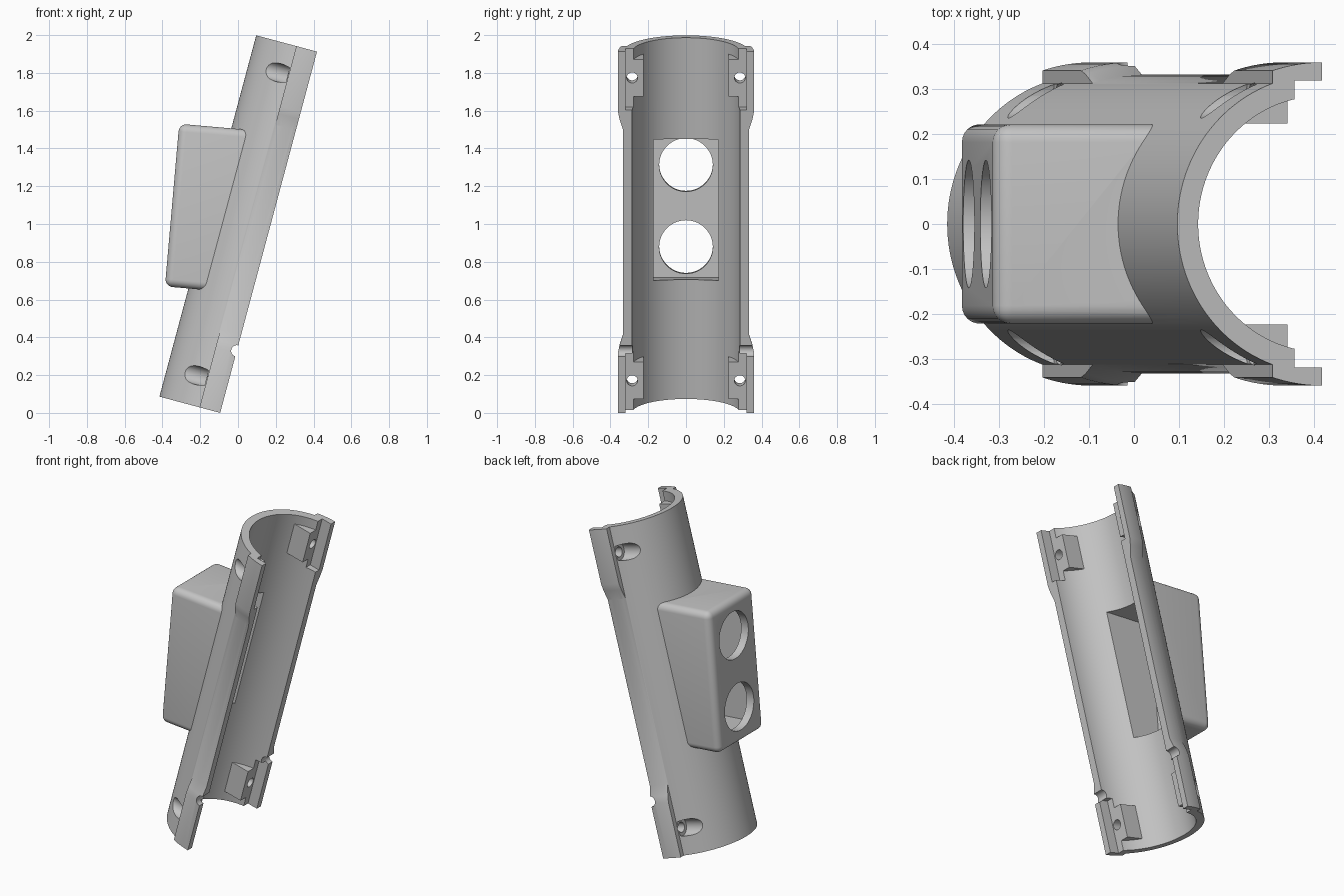
import bpy, bmesh, math
from mathutils import Matrix, Vector

if "Cube" in bpy.data.objects:
    bpy.data.objects.remove(bpy.data.objects["Cube"])

# Main sizes; everything is built upright, then tilted at the end
R, BORE, LIP, LENGTH = 0.333, 0.285, 0.36, 1.98
TILT = math.radians(15)
PLACE = Matrix.Translation((-0.416, 0, R * math.sin(TILT))) @ Matrix.Rotation(TILT, 4, 'Y')
HOUSING = PLACE.inverted() @ Matrix.Translation((-0.349, 0, 1.10)) @ Matrix.Rotation(math.radians(5), 4, 'Y')

plastic = bpy.data.materials.new("grey plastic")
plastic.use_nodes = True
GREY = (0.55, 0.55, 0.55, 1)
plastic.diffuse_color = GREY
plastic.node_tree.nodes["Principled BSDF"].inputs["Base Color"].default_value = GREY


def finish(bm, name):
    bmesh.ops.recalc_face_normals(bm, faces=bm.faces)
    mesh = bpy.data.meshes.new(name)
    bm.to_mesh(mesh)
    bm.free()
    mesh.materials.append(plastic)
    obj = bpy.data.objects.new(name, mesh)
    bpy.context.collection.objects.link(obj)
    return obj


def box(name, low, high, frame=Matrix(), bevel=0):
    low, high = Vector(low), Vector(high)
    bm = bmesh.new()
    bmesh.ops.create_cube(bm, size=1)
    for v in bm.verts:
        v.co = (low + high) / 2 + v.co * (high - low)
    if bevel:
        bmesh.ops.bevel(bm, geom=bm.edges[:], offset=bevel, segments=6, profile=0.5, affect='EDGES')
    bm.transform(frame)
    return finish(bm, name)


def lathe(name, rings, frame=Matrix(), segments=48):
    """Closed turned solid from (height, radius) rings."""
    bm = bmesh.new()
    loops = []
    for z, r in rings:
        angles = [math.tau * i / segments for i in range(segments)]
        loops.append([bm.verts.new((r * math.cos(a), r * math.sin(a), z)) for a in angles])
    for low, high in zip(loops, loops[1:]):
        for i in range(segments):
            j = (i + 1) % segments
            bm.faces.new((low[i], low[j], high[j], high[i]))
    bm.faces.new(loops[0][::-1])
    bm.faces.new(loops[-1])
    bm.transform(frame)
    return finish(bm, name)


def volume(mesh):
    bm = bmesh.new()
    bm.from_mesh(mesh)
    result = bm.calc_volume(signed=True)
    bm.free()
    return result


def combine(target, tool, operation='DIFFERENCE'):
    """Boolean that accepts the first solver giving a sensible volume."""
    a, b = volume(target.data), volume(tool.data)
    low, high = {'DIFFERENCE': (max(a - b, 0.05 * a), a),
                 'UNION': (max(a, b), a + b),
                 'INTERSECT': (0.01 * a, min(a, b))}[operation]
    mod = target.modifiers.new("combine", 'BOOLEAN')
    mod.operation, mod.object = operation, tool
    for solver in ('MANIFOLD', 'EXACT', 'FLOAT'):
        mod.solver = solver
        bpy.context.view_layer.update()
        graph = bpy.context.evaluated_depsgraph_get()
        mesh = bpy.data.meshes.new_from_object(target.evaluated_get(graph))
        if low - 1e-5 <= volume(mesh) <= high + 1e-5 and len(mesh.polygons) != len(target.data.polygons):
            target.data = mesh
            break
    target.modifiers.remove(mod)
    bpy.data.objects.remove(tool)


def span(end, a, b):
    """Distances a..b measured from the bottom (0) or top (1) end."""
    return (a, b) if end == 0 else (LENGTH - b, LENGTH - a)


AXIS = Matrix.Translation((R, 0, 0))

# Tube shell
shell = lathe("tube_shell", [(-0.1, R), (LENGTH + 0.1, R)], AXIS, 128)

# Thickened side flanges that taper into the tube
for end in (0, 1):
    rings = [(-0.15, LIP), (0.33, LIP), (0.37, 0.352), (0.44, 0.33), (0.47, 0.32)]
    flange = lathe("flange", [(z if end == 0 else LENGTH - z, r) for z, r in rings], AXIS, 128)
    combine(flange, box("limit", (0.22, -1, -1), (0.8, 1, 3)), 'INTERSECT')
    combine(shell, flange, 'UNION')

# Rounded housing on the back
combine(shell, box("housing", (0, -0.222, -0.432), (0.42, 0.222, 0.432), HOUSING, 0.04), 'UNION')

# Bore, leaving screw blocks standing inside
bore = lathe("bore", [(-0.3, BORE), (LENGTH + 0.3, BORE)], AXIS, 128)
for end in (0, 1):
    a, b = span(end, 0.06, 0.262)
    for y0, y1 in ((-0.6, -0.224), (0.224, 0.6)):
        combine(bore, box("block", (-0.5, y0, a), (0.28, y1, b)))
combine(shell, bore)

# Housing cavity and its two round openings
combine(shell, box("cavity", (0.05, -0.172, -0.38), (0.45, 0.172, 0.38), HOUSING))
ALONG_X = Matrix.Rotation(math.pi / 2, 4, 'Y')
for h in (-0.218, 0.218):
    frame = HOUSING @ Matrix.Translation((0, 0, h)) @ ALONG_X
    combine(shell, lathe("opening", [(-0.1, 0.142), (0.3, 0.142)], frame, 64))

# Stepped joint, and screw holes with counterbores at each end
for end in (0, 1):
    a, b = span(end, -0.3, 0.32)
    combine(shell, box("step", (0.27, -0.32, a), (0.7, 0.32, b)))
    s = span(end, 0.16, 0.16)[0]
    for y in (-0.285, 0.285):
        screw = [(-0.3, 0.049), (0.215, 0.049), (0.215, 0.029), (0.6, 0.029)]
        combine(shell, lathe("screw_hole", screw, Matrix.Translation((0, y, s)) @ ALONG_X))

# Cross notch near the bottom, then trim to a half shell
across = Matrix.Translation((R, 0, 0.34)) @ Matrix.Rotation(math.pi / 2, 4, 'X')
combine(shell, lathe("notch", [(-0.6, 0.03), (0.6, 0.03)], across))
combine(shell, box("trim", (-1, -1, 0), (R, 1, LENGTH)), 'INTERSECT')

shell.data.transform(PLACE)
bpy.ops.object.select_all(action='DESELECT')
shell.select_set(True)
bpy.context.view_layer.objects.active = shell
bpy.ops.object.shade_smooth_by_angle(angle=math.radians(25))
